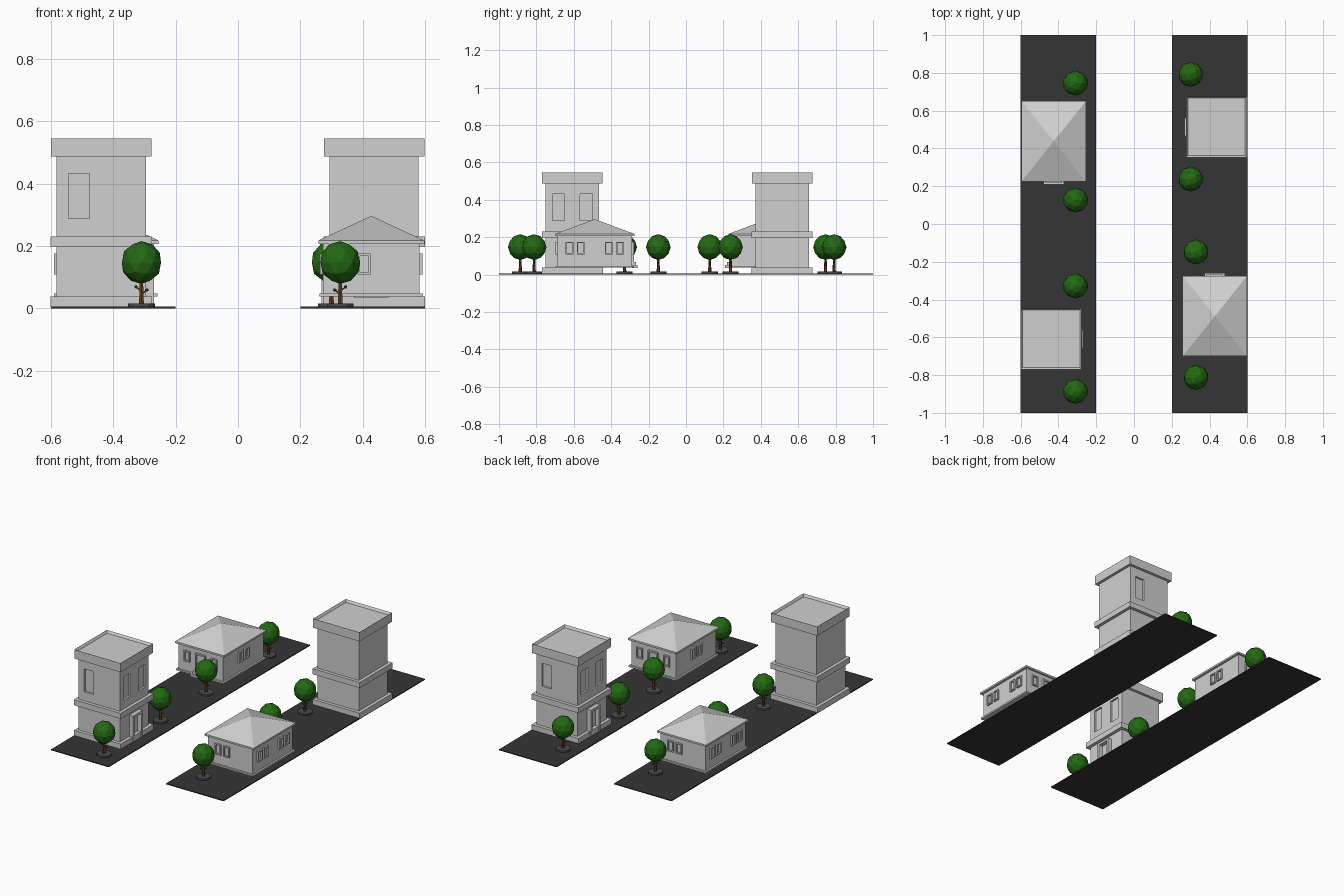
import bpy, bmesh, math
from mathutils import Matrix, Vector

if "Cube" in bpy.data.objects:
    bpy.data.objects.remove(bpy.data.objects["Cube"])


def material(name, rgb):
    m = bpy.data.materials.new(name)
    m.diffuse_color = (*rgb, 1)
    m.use_nodes = True
    m.node_tree.nodes["Principled BSDF"].inputs["Base Color"].default_value = m.diffuse_color
    return m


STONE = material("pale_grey", (0.63, 0.63, 0.63))
ASPHALT = material("dark_asphalt", (0.036, 0.036, 0.036))
GRATE = material("grate_grey", (0.07, 0.07, 0.075))
LEAF = material("leaf_green", (0.018, 0.14, 0.007))
BARK = material("bark_brown", (0.13, 0.055, 0.02))


def finish(name, bm, mat, place=Matrix()):
    me = bpy.data.meshes.new(name)
    bm.to_mesh(me)
    bm.free()
    me.materials.append(mat)
    ob = bpy.data.objects.new(name, me)
    ob.matrix_world = place
    bpy.context.collection.objects.link(ob)
    return ob


def add_box(bm, x0, x1, y0, y1, z0, z1, turn=0):
    lo, hi = Vector((x0, y0, z0)), Vector((x1, y1, z1))
    m = Matrix.Rotation(math.radians(turn), 4, 'Z') @ Matrix.Translation((lo + hi) / 2) \
        @ Matrix.Diagonal((*(hi - lo), 1))
    return bmesh.ops.create_cube(bm, size=1, matrix=m)["verts"]


def box(name, hx, hy, z0, z1, mat, place):
    bm = bmesh.new()
    add_box(bm, -hx, hx, -hy, hy, z0, z1)
    return finish(name, bm, mat, place)


def add_frame(bm, turn, wall, u, hw, z0, z1, bar=0.007, out=0.01, sill=True):
    """Raised frame on the wall facing -y, turned around z."""
    y0, y1 = -wall - out, -wall + 0.002
    add_box(bm, u - hw, u - hw + bar, y0, y1, z0, z1, turn)
    add_box(bm, u + hw - bar, u + hw, y0, y1, z0, z1, turn)
    add_box(bm, u - hw + bar, u + hw - bar, y0, y1, z1 - bar, z1, turn)
    if sill:
        add_box(bm, u - hw + bar, u + hw - bar, y0, y1, z0, z0 + bar, turn)


def cone(name, r1, r2, z0, z1, n, mat, place):
    bm = bmesh.new()
    bmesh.ops.create_cone(bm, cap_ends=True, segments=n, radius1=r1, radius2=r2,
                          depth=z1 - z0, matrix=Matrix.Translation((0, 0, (z0 + z1) / 2)))
    return finish(name, bm, mat, place)


def place_at(x, y, turn=0):
    return Matrix.Translation((x, y, 0)) @ Matrix.Rotation(math.radians(turn), 4, 'Z')


def tower(place):
    wall = box("tower_wall", 0.143, 0.143, 0.006, 0.50, STONE, place)
    # recessed upper windows
    bm = bmesh.new()
    for turn, u in ((0, -0.0715), (90, -0.074), (90, 0.074)):
        add_box(bm, u - 0.033, u + 0.033, -0.2, -0.131, 0.288, 0.432, turn)
    cutter = finish("tower_window_cutter", bm, STONE, place)
    cutter.hide_render = True
    cutter.hide_viewport = True
    mod = wall.modifiers.new("window_recess", 'BOOLEAN')
    mod.object = cutter
    mod.solver = 'EXACT'
    # plinth and middle band
    box("tower_plinth", 0.163, 0.163, 0.004, 0.038, STONE, place)
    box("tower_band", 0.163, 0.163, 0.196, 0.231, STONE, place)
    # cornice with a sunken roof
    bm = bmesh.new()
    add_box(bm, -0.161, 0.161, -0.161, 0.161, 0.488, 0.545)
    bm.faces.ensure_lookup_table()
    top = max(bm.faces, key=lambda f: f.calc_center_median().z)
    bmesh.ops.inset_region(bm, faces=[top], thickness=0.013)
    for v in top.verts:
        v.co.z -= 0.015
    finish("tower_cornice", bm, STONE, place)
    # street door
    bm = bmesh.new()
    add_frame(bm, 90, 0.143, 0, 0.048, 0.006, 0.172, 0.014, 0.026, False)
    add_box(bm, -0.034, 0.034, -0.165, -0.14, 0.006, 0.04, 90)
    finish("tower_door", bm, STONE, place)


def house(place):
    box("house_wall", 0.155, 0.199, 0.039, 0.215, STONE, place)
    box("house_base_trim", 0.166, 0.209, 0.037, 0.047, STONE, place)
    box("house_eave", 0.17, 0.212, 0.207, 0.218, STONE, place)
    # hipped roof
    bm = bmesh.new()
    bmesh.ops.create_cone(bm, cap_ends=True, segments=4, radius1=math.sqrt(2), radius2=0, depth=1,
                          matrix=Matrix.Translation((0, 0, 0.257)) @ Matrix.Diagonal((0.17, 0.212, 0.079, 1))
                          @ Matrix.Rotation(math.pi / 4, 4, 'Z'))
    bmesh.ops.remove_doubles(bm, verts=bm.verts[:], dist=1e-5)
    finish("house_roof", bm, STONE, place)
    # framed windows: (turn, wall distance, offsets)
    bm = bmesh.new()
    for turn, wall, offsets in ((0, 0.199, (-0.095, 0.095)),
                                (90, 0.155, (-0.03, 0.03)),
                                (180, 0.199, (-0.083, -0.023)),
                                (-90, 0.155, (-0.135, -0.075, 0.075, 0.135))):
        for u in offsets:
            add_frame(bm, turn, wall, u, 0.021, 0.108, 0.175)
    finish("house_windows", bm, STONE, place)
    # door and door step
    bm = bmesh.new()
    add_frame(bm, 0, 0.199, 0, 0.036, 0.047, 0.178, 0.009, 0.01, False)
    finish("house_door", bm, STONE, place)
    bm = bmesh.new()
    add_box(bm, -0.055, 0.055, -0.229, -0.199, 0.035, 0.05)
    add_box(bm, -0.043, 0.043, -0.22, -0.199, 0.05, 0.066)
    finish("house_step", bm, STONE, place)


def tree(place):
    cone("tree_grate", 0.043, 0.043, 0.005, 0.016, 12, GRATE, place)
    cone("tree_trunk", 0.009, 0.005, 0.014, 0.11, 6, BARK, place)
    # two short side twigs with small leaf tufts
    for side, z in ((1, 0.045), (-1, 0.055)):
        lean = place @ Matrix.Translation((0, 0, z)) @ Matrix.Rotation(side * 0.9, 4, 'Y')
        cone("tree_twig", 0.003, 0.002, 0, 0.02, 5, BARK, lean)
        bm = bmesh.new()
        bmesh.ops.create_icosphere(bm, subdivisions=1, radius=0.006)
        finish("tree_tuft", bm, LEAF, lean @ Matrix.Translation((0, 0, 0.022)))
    # faceted crown
    bm = bmesh.new()
    bmesh.ops.create_icosphere(bm, subdivisions=2, radius=0.066,
                               matrix=Matrix.Translation((0, 0, 0.147)) @ Matrix.Diagonal((1, 1, 1.04, 1)))
    finish("tree_crown", bm, LEAF, place)


# two ground strips
for sx in (-1, 1):
    box("ground_strip", 0.2, 1.0, 0, 0.006, ASPHALT, place_at(0.4 * sx, 0))

# buildings, the right side turned half around
tower(place_at(-0.439, -0.608))
tower(place_at(0.437, 0.514, 180))
house(place_at(-0.425, 0.438))
house(place_at(0.428, -0.488, 180))

# trees
for x, ys in ((-0.31, (0.746, 0.127, -0.328, -0.886)),):
    for y in ys:
        tree(place_at(x, y))
for x, y in ((0.3, 0.792), (0.3, 0.238), (0.328, -0.148), (0.328, -0.812)):
    tree(place_at(x, y, 180))
